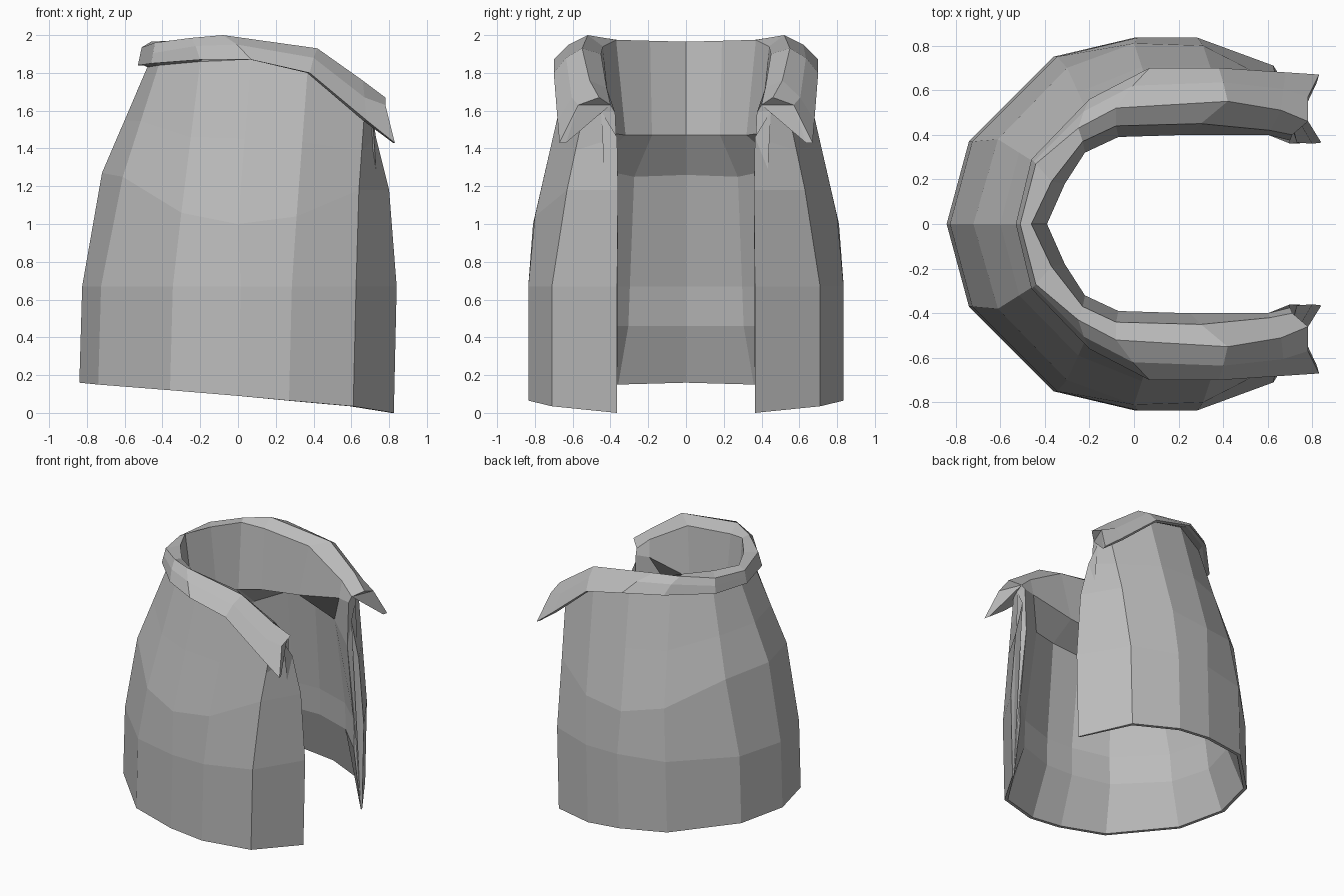
import bpy
import bmesh
from mathutils import Vector

if "Cube" in bpy.data.objects:
    bpy.data.objects.remove(bpy.data.objects["Cube"], do_unlink=True)

cloth = bpy.data.materials.new("grey_cloth")
cloth.use_nodes = True
cloth.diffuse_color = (0.5, 0.5, 0.5, 1)
cloth.node_tree.nodes["Principled BSDF"].inputs["Base Color"].default_value = cloth.diffuse_color


def row(*points):
    return [Vector(p) for p in points]


def blend(first, second, factor=0.5):
    return [a.lerp(b, factor) for a, b in zip(first, second)]


def inset(points, amount, height=None):
    """Shrink a row towards the upright axis, less so at the opening edge."""
    result = []
    for p in points:
        flat = Vector((p.x, p.y, 0))
        q = flat - flat.normalized() * amount
        q.z = p.z if height is None else height
        result.append(q)
    edge = points[-1]
    result[-1] = Vector((edge.x - amount / 2, edge.y, result[-1].z))
    return result


def shell(name, rows):
    """Skin a closed loop of rows, cap its end and mirror it over the middle."""
    bm = bmesh.new()
    grid = [[bm.verts.new(p) for p in points] for points in rows]
    for lower, upper in zip(grid, grid[1:] + grid[:1]):
        for k in range(len(lower) - 1):
            bm.faces.new((lower[k], upper[k], upper[k + 1], lower[k + 1]))
    cap = bm.faces.new([points[-1] for points in grid])
    bmesh.ops.triangulate(bm, faces=[cap], ngon_method='EAR_CLIP')
    # Mirrored half, welded along the middle of the back
    half = bm.verts[:] + bm.edges[:] + bm.faces[:]
    copy = bmesh.ops.duplicate(bm, geom=half)["geom"]
    for v in copy:
        if isinstance(v, bmesh.types.BMVert):
            v.co.y = -v.co.y
    bmesh.ops.remove_doubles(bm, verts=bm.verts[:], dist=0.0001)
    bmesh.ops.recalc_face_normals(bm, faces=bm.faces[:])
    mesh = bpy.data.meshes.new(name)
    bm.to_mesh(mesh)
    bm.free()
    mesh.materials.append(cloth)
    obj = bpy.data.objects.new(name, mesh)
    bpy.context.collection.objects.link(obj)


# Outer rows of the garment, each from the middle of the back to the opening
hem = row((-.84, 0, .16), (-.74, .37, .15), (-.36, .75, .12), (0, .835, .09),
          (.27, .835, .065), (.61, .71, .035), (.825, .365, 0))
waist = [Vector((p.x + .015, p.y, .67)) for p in hem]
chest = row((-.72, 0, 1.27), (-.61, .38, 1.25), (-.3, .7, 1.06), (0, .81, 1),
            (.31, .8, 1.04), (.64, .63, 1.18), (.8, .36, 1.18))
neck = row((-.48, 0, 1.83), (-.42, .26, 1.84), (-.2, .48, 1.86), (.07, .6, 1.9),
           (.37, .62, 1.83), (.67, .54, 1.6), (.71, .45, 1.6))
shoulder = blend(chest, neck)
shoulder[-1] = Vector((.73, .365, 1.46))

# Folded collar rows, from its inner edge over the ridge to the flared brim
inner_edge = row((-.46, 0, 1.965), (-.37, .19, 1.97), (-.23, .37, 1.975), (-.08, .44, 1.94),
                 (.3, .45, 1.9), (.61, .42, 1.72), (.71, .4, 1.63))
ridge = row((-.51, 0, 1.935), (-.44, .27, 1.96), (-.25, .43, 1.985), (-.08, .52, 2),
            (.42, .55, 1.93), (.66, .51, 1.76), (.78, .46, 1.67))
brim = row((-.53, 0, 1.84), (-.46, .29, 1.85), (-.2, .56, 1.87), (.07, .7, 1.87),
           (.38, .7, 1.8), (.68, .68, 1.55), (.83, .67, 1.43))
fold = blend(ridge, brim)
for p in fold[2:]:
    p += Vector((0, .01, .015))
fold[-1] = Vector((.78, .57, 1.63))
brim_inner = inset(brim, .03)
brim_inner[-1] = brim[-1] - Vector((.01, .035, 0))

# Lining rows: throat, then the inside of the body down to the hem
throat = row((-.39, 0, 1.47), (-.31, .18, 1.47), (-.22, .32, 1.47), (-.07, .39, 1.48),
             (.25, .4, 1.52), (.6, .4, 1.59), (.7, .375, 1.59))
lining_top = inset(chest, .2)
for p, z in zip(lining_top, (1.26, 1.25, 1.3, 1.4, 1.42, 1.36, 1.25)):
    p.z = z
lining_middle = inset(waist, .16)
lining_low = inset(hem, .145, .46)
hem_inner = inset(hem, .025)

shell("cape_body", [hem, waist, chest, shoulder, neck, inner_edge, throat,
                    lining_top, lining_middle, lining_low, hem_inner])
shell("collar", [brim, fold, ridge, inner_edge, neck, brim_inner])
